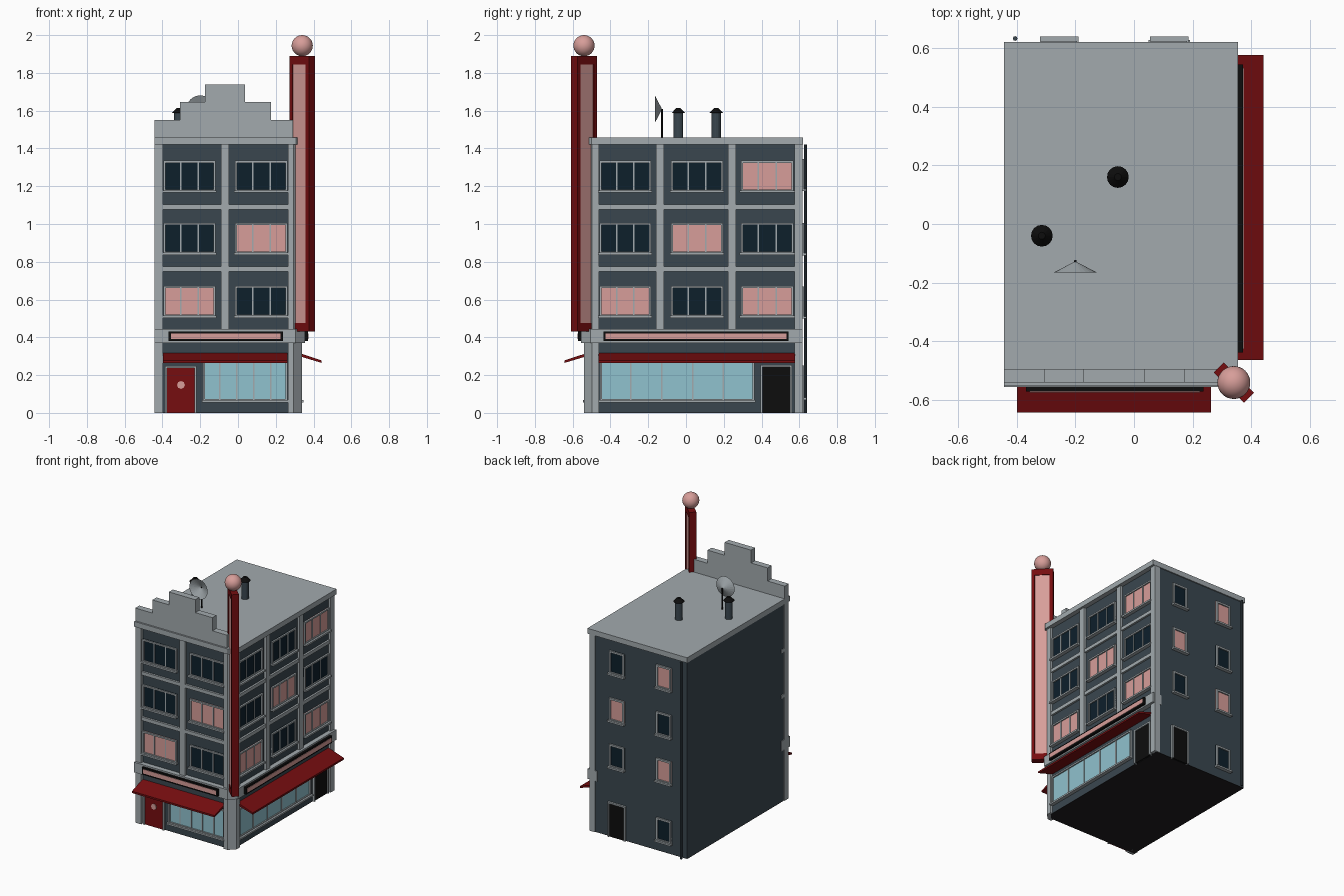
import bpy, bmesh, math
from mathutils import Matrix, Vector

if "Cube" in bpy.data.objects:
    bpy.data.objects.remove(bpy.data.objects["Cube"])


def material(name, r, g, b):
    m = bpy.data.materials.new(name)
    m.use_nodes = True
    m.diffuse_color = (r, g, b, 1)
    m.node_tree.nodes["Principled BSDF"].inputs["Base Color"].default_value = (r, g, b, 1)
    return m


STONE = material("light_stone", .36, .40, .42)
WALL = material("slate_wall", .042, .062, .078)
GLASS = material("dark_glass", .004, .014, .024)
PINK = material("lit_pink", .68, .34, .32)
RED = material("deep_red", .18, .004, .005)
BLACK = material("black", .004, .004, .004)
BLUE = material("shop_glass", .28, .54, .62)
BASE = material("dark_base", .014, .013, .015)


def finish(name, bm, mat):
    bmesh.ops.recalc_face_normals(bm, faces=bm.faces)
    mesh = bpy.data.meshes.new(name)
    bm.to_mesh(mesh)
    bm.free()
    mesh.materials.append(mat)
    ob = bpy.data.objects.new(name, mesh)
    bpy.context.collection.objects.link(ob)
    return ob


def boxes(name, mat, spans):
    """One object from boxes, each given as two opposite corners."""
    bm = bmesh.new()
    for a, b in spans:
        a, b = Vector(a), Vector(b)
        size = [abs(v) for v in b - a]
        bmesh.ops.create_cube(bm, size=1, matrix=Matrix.Translation((a + b) / 2) @ Matrix.Diagonal((*size, 1)))
    return finish(name, bm, mat)


def prism(name, mat, points, shift):
    """Polygon swept along a vector."""
    bm = bmesh.new()
    face = bm.faces.new([bm.verts.new(p) for p in points])
    ext = bmesh.ops.extrude_face_region(bm, geom=[face])["geom"]
    bmesh.ops.translate(bm, verts=[v for v in ext if isinstance(v, bmesh.types.BMVert)], vec=shift)
    return finish(name, bm, mat)


def cone(name, mat, r1, r2, depth, centre, turn=0, sides=16, caps=True):
    bm = bmesh.new()
    m = Matrix.Translation(centre) @ Matrix.Rotation(turn, 4, 'X')
    bmesh.ops.create_cone(bm, cap_ends=caps, segments=sides, radius1=r1, radius2=r2, depth=depth, matrix=m)
    return finish(name, bm, mat)


# Facade coordinates: u along the wall, o outward from it, z up
FACE = {"front": lambda u, o, z: (u, -.52 - o, z),
        "right": lambda u, o, z: (.32 + o, u, z),
        "back": lambda u, o, z: (u, .612 + o, z)}


def slabs(name, mat, side, rects):
    f = FACE[side]
    return boxes(name, mat, [(f(u0, o0, z0), f(u1, o1, z1)) for u0, u1, z0, z1, o0, o1 in rects])


def window(name, side, u0, u1, z0, z1, glass, panes=3, sill=True, w=.011):
    slabs(name + "_glass", glass, side, [(u0, u1, z0, z1, -.01, .003)])
    bars = [(u0, u0 + w, z0, z1, -.01, .012), (u1 - w, u1, z0, z1, -.01, .012),
            (u0, u1, z1 - w, z1, -.01, .012), (u0, u1, z0, z0 + w, -.01, .012)]
    for i in range(1, panes):
        u = u0 + (u1 - u0) * i / panes
        bars.append((u - .004, u + .004, z0, z1, -.01, .008))
    if sill:
        bars.append((u0 - .006, u1 + .006, z0 - .006, z0 + .006, -.01, .026))
    slabs(name + "_frame", STONE, side, bars)


def door(name, side, u0, u1, top, mat):
    slabs(name, mat, side, [(u0, u1, 0, top, -.01, .006)])
    w = .011
    slabs(name + "_frame", STONE, side, [(u0 - w, u0, 0, top + w, -.01, .014), (u1, u1 + w, 0, top + w, -.01, .014),
                                         (u0, u1, top, top + w, -.01, .014)])


def corner_band(name, z0, z1, x, y, cut, back=.617):
    """Stone course wrapping the two street sides with a cut corner."""
    pts = [(-.443, y), (x - cut, y), (x, y + cut), (x, back), (.28, back), (.28, -.46), (-.443, -.46)]
    return prism(name, STONE, [(p, q, z0) for p, q in pts], (0, 0, z1 - z0))


# Main block, dark underside and roof slab
body = [(-.438, -.52), (.28, -.52), (.32, -.48), (.32, .612), (-.438, .612)]
prism("main_walls", WALL, [(x, y, .003) for x, y in body], (0, 0, 1.425))
prism("underside", BASE, [(x, y, 0) for x, y in body], (0, 0, .003))
roof = [(-.443, -.552), (.306, -.552), (.354, -.5), (.354, .62), (-.443, .62)]
prism("roof_slab", STONE, [(x, y, 1.42) for x, y in roof], (0, 0, .038))

# Stepped parapet
steps = [(-.443, 1.45), (-.443, 1.55), (-.306, 1.55), (-.306, 1.645), (-.174, 1.645), (-.174, 1.738)]
mirrored = [(.037, 1.738), (.037, 1.645), (.174, 1.645), (.174, 1.55), (.29, 1.55), (.29, 1.45)]
prism("stepped_parapet", STONE, [(x, -.54, z) for x, z in steps + mirrored], (0, .046, 0))

# Pillars
slabs("front_pillars", STONE, "front", [(-.443, -.396, 0, 1.42, -.03, .02), (-.09, -.047, .44, 1.42, -.01, .02)])
slabs("right_pillars", STONE, "right", [(-.158, -.116, .44, 1.42, -.01, .018), (.222, .264, .44, 1.42, -.01, .018),
                                        (.575, .618, 0, 1.42, -.025, .018)])
corner = [(.264, -.54), (.295, -.54), (.338, -.497), (.338, -.46), (.264, -.46)]
prism("corner_pillar", STONE, [(x, y, 0) for x, y in corner], (0, 0, 1.42))

# Stone courses
corner_band("shop_lintel", .37, .443, .354, -.556, .05)
corner_band("lower_floor_band", .748, .774, .334, -.535, .044, .6)
corner_band("upper_floor_band", 1.077, 1.102, .334, -.535, .044, .6)

# Street windows, with the lit ones listed as (row, column)
rows = [.509, .843, 1.172]
layout = {"front": ([(-.394, -.12), (-.015, .262)], {(0, 0), (1, 1)}),
          "right": ([(-.459, -.185), (-.08, .195), (.29, .57)], {(0, 0), (0, 2), (1, 1), (2, 2)})}
for side, (columns, lit) in layout.items():
    for r, z in enumerate(rows):
        for c, (u0, u1) in enumerate(columns):
            window(f"{side}_window_{r}_{c}", side, u0, u1, z, z + .163, PINK if (r, c) in lit else GLASS)

# Back windows
for col, u, lit, zs in (("a", .12, {1}, [.505, .84, 1.18]), ("b", -.255, {1, 3}, [.075, .505, .84, 1.18])):
    for i, z in enumerate(zs):
        window(f"back_window_{col}_{i}", "back", u - .06, u + .06, z, z + .165, PINK if i in lit else GLASS, 1, w=.013)
door("back_door", "back", .06, .18, .24, BLACK)

# Shop front
window("front_shop_window", "front", -.185, .262, .062, .275, BLUE, 5)
window("right_shop_window", "right", -.456, .362, .062, .275, BLUE, 5)
door("front_door", "front", -.375, -.23, .237, RED)
door("right_door", "right", .406, .55, .243, BLACK)
cone("door_porthole", PINK, .021, .021, .02, (-.302, -.522, .148), math.pi / 2, 8)

# Awnings
for side, u0, u1 in (("front", -.398, .262), ("right", -.463, .576)):
    f = FACE[side]
    profile = [(-.005, .32), (.122, .278), (.122, .265), (-.005, .303)]
    shift = Vector(f(u1, 0, 0)) - Vector(f(u0, 0, 0))
    prism(side + "_awning", RED, [f(u0, o, z) for o, z in profile], shift)

# Lit shop signs
for side, u0, u1 in (("front", -.368, .237), ("right", -.438, .543)):
    slabs(side + "_sign_box", BLACK, side, [(u0, u1, .38, .432, .02, .051)])
    slabs(side + "_sign_panel", PINK, side, [(u0 + .012, u1 - .012, .391, .421, .05, .054)])

# Diagonal blade sign on the corner
hl, ht = .073, .024
rim = [((s * hl, -ht, .43), (s * (hl - .023), ht, 1.89)) for s in (-1, 1)]
rim += [((-.051, -ht, .43), (.051, ht, .475)), ((-.051, -ht, 1.845), (.051, ht, 1.89))]
for ob in (boxes("blade_sign_rim", RED, rim),
           boxes("blade_sign_panel", PINK, [((-.052, -.019, .47), (.052, .019, 1.85))])):
    ob.location = (.34, -.54, 0)
    ob.rotation_euler.z = -math.pi / 4
bm = bmesh.new()
bmesh.ops.create_uvsphere(bm, u_segments=32, v_segments=16, radius=.056, matrix=Matrix.Translation((.34, -.54, 1.944)))
for face in bm.faces:
    face.smooth = True
finish("sign_globe", bm, PINK)

# Roof flues, dish and rear downpipe
for i, (x, y) in enumerate([(-.055, .16), (-.314, -.04)]):
    cone(f"flue_{i}", WALL, .025, .025, .14, (x, y, 1.525))
    cone(f"flue_cap_{i}", BLACK, .037, .012, .026, (x, y, 1.6))
cone("dish", STONE, .073, .004, .036, (-.2, -.147, 1.608), -math.pi / 2, 24, False)
cone("dish_face", STONE, .073, .004, .034, (-.2, -.148, 1.608), -math.pi / 2, 24, False).data.flip_normals()
cone("dish_pole", BLACK, .005, .005, .16, (-.2, -.127, 1.53), sides=8)
cone("downpipe", WALL, .008, .008, 1.42, (-.405, .632, .71), sides=8)
